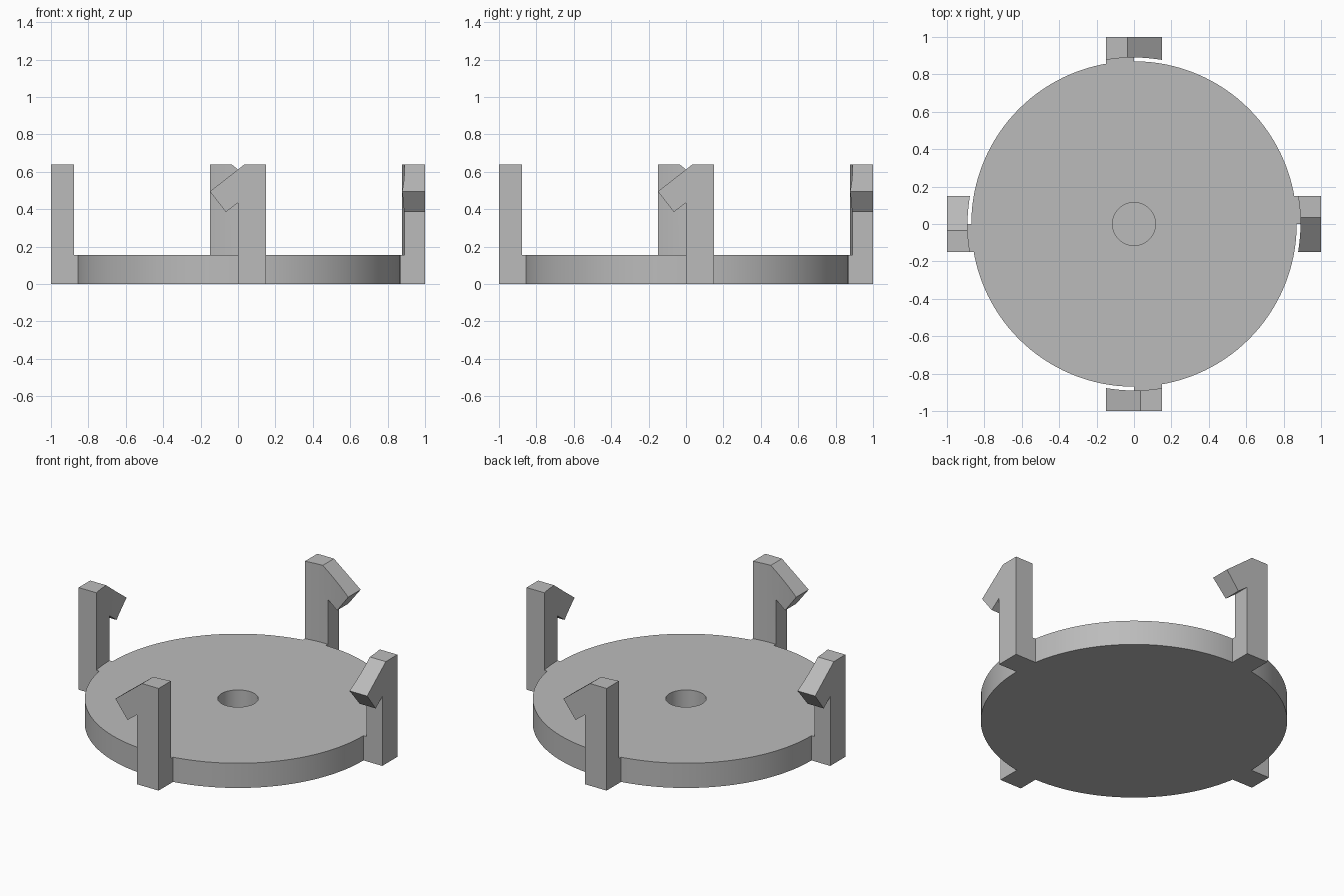
import bpy, bmesh, math
from mathutils import Matrix

old = bpy.data.objects.get("Cube")
if old:
    bpy.data.objects.remove(old, do_unlink=True)

RIM, GAP_RADIUS, THICK = 0.87, 0.89, 0.155

grey = bpy.data.materials.new("plain grey")
grey.use_nodes = True
grey.diffuse_color = (0.5, 0.5, 0.5, 1)
grey.node_tree.nodes["Principled BSDF"].inputs["Base Color"].default_value = (0.5, 0.5, 0.5, 1)


def make_object(name, bm):
    bmesh.ops.recalc_face_normals(bm, faces=bm.faces)
    mesh = bpy.data.meshes.new(name)
    bm.to_mesh(mesh)
    bm.free()
    mesh.materials.append(grey)
    obj = bpy.data.objects.new(name, mesh)
    bpy.context.collection.objects.link(obj)
    return obj


def activate(obj):
    bpy.ops.object.select_all(action="DESELECT")
    obj.select_set(True)
    bpy.context.view_layer.objects.active = obj


def smooth(obj):
    activate(obj)
    bpy.ops.object.shade_smooth_by_angle(angle=math.radians(30))


# Round base with a blind centre hole, turned from a half section
bm = bmesh.new()
section = [(0, 0), (RIM, 0), (RIM, THICK), (0.115, THICK), (0.115, 0.02), (0, 0.02)]
verts = [bm.verts.new((r, 0, z)) for r, z in section]
edges = [bm.edges.new(pair) for pair in zip(verts, verts[1:])]
bmesh.ops.spin(bm, geom=verts + edges, cent=(0, 0, 0), axis=(0, 0, 1),
               angle=math.tau, steps=128)
bmesh.ops.remove_doubles(bm, verts=bm.verts, dist=0.0001)
smooth(make_object("base_disc", bm))

# Hooked clip: side outline pushed inwards from the outer face
bm = bmesh.new()
outline = [(0, 0), (0.15, 0), (0.15, 0.64), (0.035, 0.64),
           (-0.15, 0.495), (-0.065, 0.385), (0, 0.435)]
face = bm.faces.new([bm.verts.new((x, -1, z)) for x, z in outline])
pushed = bmesh.ops.extrude_face_region(bm, geom=[face])["geom"]
bmesh.ops.translate(bm, vec=(0, 0.15, 0),
                    verts=[g for g in pushed if isinstance(g, bmesh.types.BMVert)])
clip = make_object("clip_front", bm)

# Round clearance cut behind the clip, above the base
bm = bmesh.new()
bmesh.ops.create_cone(bm, cap_ends=True, segments=128, radius1=GAP_RADIUS,
                      radius2=GAP_RADIUS, depth=1,
                      matrix=Matrix.Translation((0, 0, THICK + 0.5)))
cutter = make_object("clearance_cutter", bm)
cutter.hide_render = True
cut = clip.modifiers.new("clearance", "BOOLEAN")
cut.operation, cut.solver, cut.object = "DIFFERENCE", "EXACT", cutter
activate(clip)
bpy.ops.object.modifier_apply(modifier=cut.name)
bpy.data.objects.remove(cutter, do_unlink=True)
smooth(clip)

# Three more clips around the rim
for i, side in enumerate(("left", "back", "right"), 1):
    copy = bpy.data.objects.new("clip_" + side, clip.data)
    copy.rotation_euler.z = i * math.pi / 2
    bpy.context.collection.objects.link(copy)
